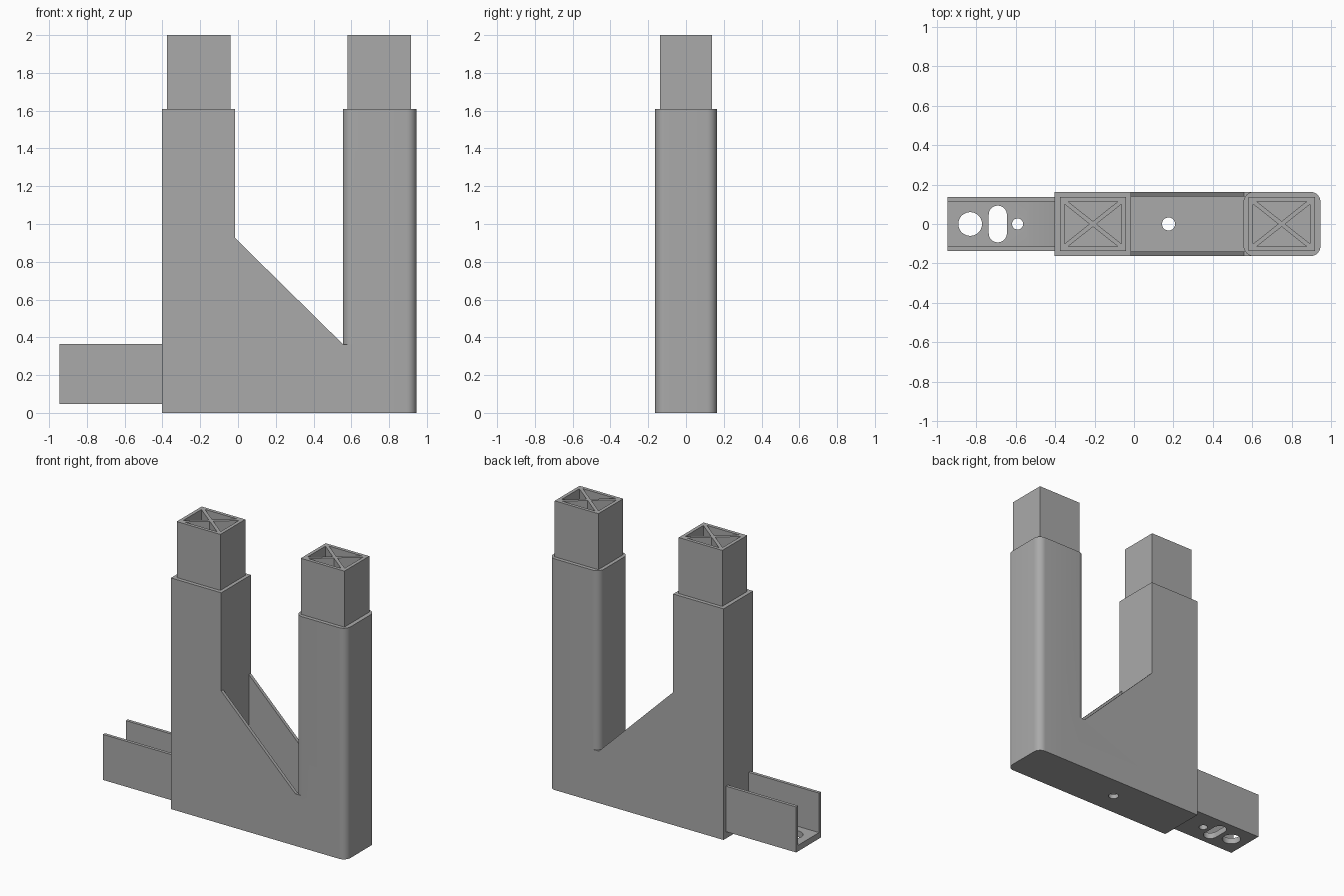
import bpy, bmesh, math
from mathutils import Vector

if "Cube" in bpy.data.objects:
    bpy.data.objects.remove(bpy.data.objects["Cube"])

grey = bpy.data.materials.new("plastic_grey")
grey.diffuse_color = (0.4, 0.4, 0.4, 1)
grey.use_nodes = True
grey.node_tree.nodes["Principled BSDF"].inputs["Base Color"].default_value = grey.diffuse_color


def prism(name, pts, lo, hi, axis="z"):
    """Extrude a 2D outline: x/y outline along z, or x/z outline along y."""
    bm = bmesh.new()
    place = (lambda p: (p[0], p[1], lo)) if axis == "z" else (lambda p: (p[0], lo, p[1]))
    step = (0, 0, hi - lo) if axis == "z" else (0, hi - lo, 0)
    face = bm.faces.new([bm.verts.new(place(p)) for p in pts])
    out = bmesh.ops.extrude_face_region(bm, geom=[face])
    bmesh.ops.translate(bm, vec=step, verts=[v for v in out["geom"] if isinstance(v, bmesh.types.BMVert)])
    bmesh.ops.recalc_face_normals(bm, faces=bm.faces)
    mesh = bpy.data.meshes.new(name)
    bm.to_mesh(mesh)
    bm.free()
    obj = bpy.data.objects.new(name, mesh)
    bpy.context.collection.objects.link(obj)
    mesh.materials.append(grey)
    return obj


def rect(x0, x1, y0, y1):
    return [(x0, y0), (x1, y0), (x1, y1), (x0, y1)]


def rounded(cx, cy, hx, hy, r, n=10):
    """Rectangle outline with round corners; a circle or slot when r is large."""
    pts = []
    for k, (sx, sy) in enumerate([(1, 1), (-1, 1), (-1, -1), (1, -1)]):
        for i in range(n + 1):
            a = math.pi / 2 * (k + i / n)
            p = (cx + sx * (hx - r) + r * math.cos(a), cy + sy * (hy - r) + r * math.sin(a))
            if not pts or (Vector(p) - Vector(pts[-1])).length > 1e-5:
                pts.append(p)
    if (Vector(pts[0]) - Vector(pts[-1])).length < 1e-5:
        pts.pop()
    return pts


def combine(obj, other, operation):
    mod = obj.modifiers.new("combine", "BOOLEAN")
    mod.operation, mod.object, mod.solver = operation, other, "EXACT"
    bpy.context.view_layer.objects.active = obj
    bpy.ops.object.modifier_apply(modifier=mod.name)
    bpy.data.objects.remove(other)


def smooth(obj):
    bpy.ops.object.select_all(action="DESELECT")
    obj.select_set(True)
    bpy.context.view_layer.objects.active = obj
    bpy.ops.object.shade_smooth_by_angle(angle=math.radians(30))


W = 0.163  # half depth of the body

# Body: square column with sloped gusset plates
body = prism("body", [(-0.403, 0), (0.75, 0), (0.75, 0.362), (0.557, 0.362),
                      (-0.015, 0.925), (-0.015, 1.61), (-0.403, 1.61)], -W, W, "y")
combine(body, prism("channel_cutter", rect(-0.015, 0.62, -0.14, 0.14), 0.03, 1.2), "DIFFERENCE")
combine(body, prism("drain_cutter", rounded(0.175, 0, 0.033, 0.033, 0.033), -0.1, 0.1), "DIFFERENCE")
# Round-cornered column on the right
combine(body, prism("round_column", rounded(0.75, 0, 0.195, W, 0.052), 0, 1.61), "UNION")
smooth(body)

# Telescoping posts with cross-ribbed open tops
a, b, h = 0.144, 0.114, 0.011
d = math.hypot(a, b)
u, v = h * d / b, h * d / a
for name, cx in (("left_post", -0.208), ("right_post", 0.748)):
    post = prism(name, rect(cx - 0.168, cx + 0.168, -0.137, 0.137), 1.61, 2.0)
    for s in (1, -1):
        ex, ey = a * (b - v) / b, b * (a - u) / a
        for tri in ([(cx, s * v), (cx + ex, s * b), (cx - ex, s * b)],
                    [(cx + s * u, 0), (cx + s * a, ey), (cx + s * a, -ey)]):
            combine(post, prism("pocket_cutter", tri, 1.65, 2.1), "DIFFERENCE")

# Tray: floor with a dip next to the column, and two side walls
tray = prism("tray_floor", [(-0.945, 0.048), (-0.403, 0.048), (-0.403, 0.06),
                            (-0.525, 0.09), (-0.945, 0.09)], -0.115, 0.115, "y")
for cx, hx, hy in ((-0.83, 0.06, 0.06), (-0.69, 0.046, 0.093), (-0.59, 0.028, 0.028)):
    combine(tray, prism("hole_cutter", rounded(cx, 0, hx, hy, hx), -0.1, 0.3), "DIFFERENCE")
smooth(tray)
for name, s in (("tray_wall_front", -1), ("tray_wall_back", 1)):
    prism(name, rect(-0.945, -0.403, *sorted((s * 0.115, s * 0.137))), 0.048, 0.365)
